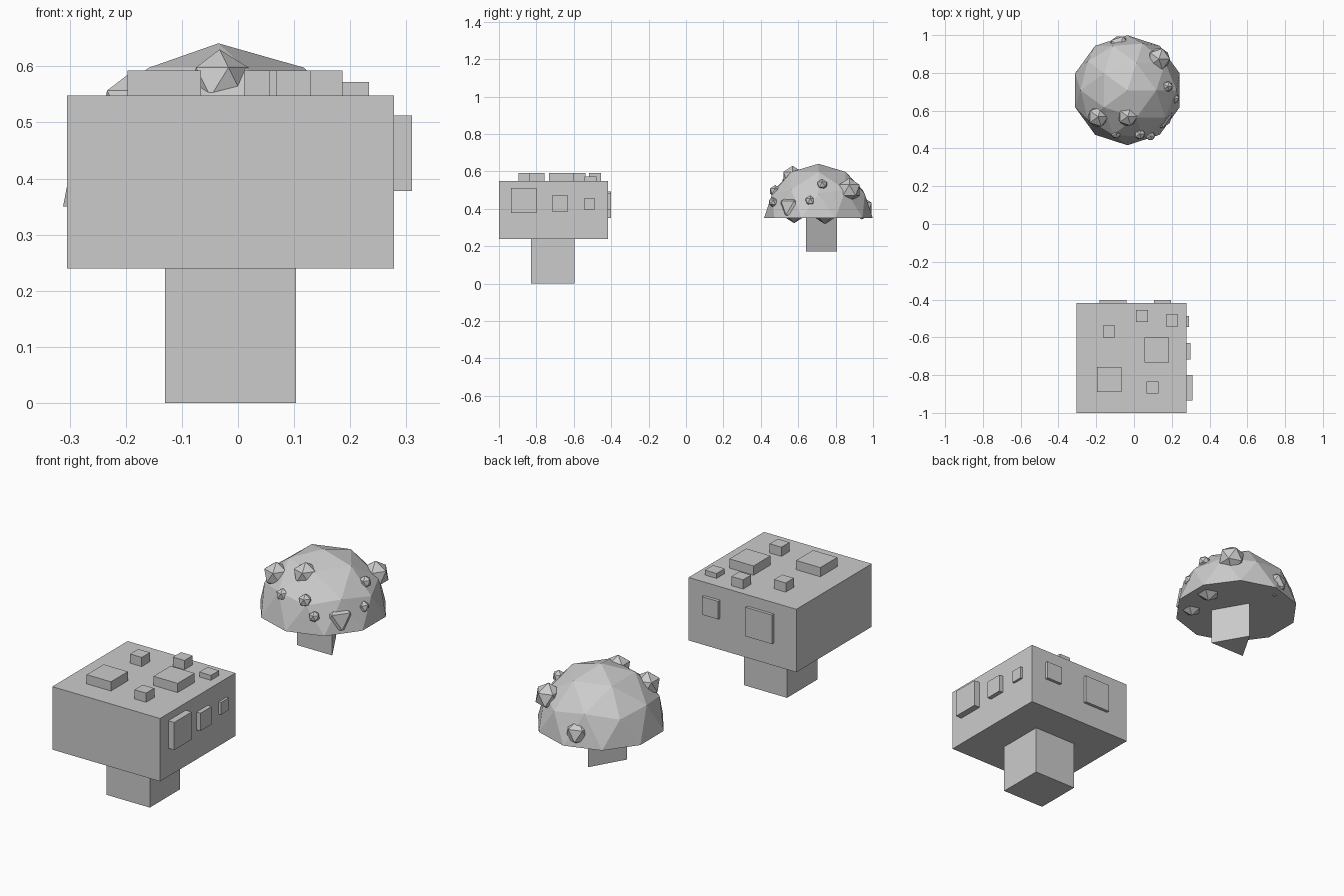
import bpy, bmesh


def box(name, x0, x1, y0, y1, z0, z1):
    bpy.ops.mesh.primitive_cube_add(size=1, location=((x0 + x1) / 2, (y0 + y1) / 2, (z0 + z1) / 2))
    o = bpy.context.object
    o.name = name
    o.scale = (x1 - x0, y1 - y0, z1 - z0)
    return o


def ico(name, loc, r, sub):
    bpy.ops.mesh.primitive_ico_sphere_add(subdivisions=sub, radius=r, location=loc)
    o = bpy.context.object
    o.name = name
    return o


# Square mushroom: stem and cap
X0, X1, Y0, Y1, Z0, Z1 = -0.305, 0.278, -1.0, -0.417, 0.24, 0.548
box("square_stem", -0.13, 0.103, -0.829, -0.595, 0, Z0)
box("square_cap", X0, X1, Y0, Y1, Z0, Z1)

# Spots on top: centre x, centre y, width, top height
for i, (x, y, w, top) in enumerate([
        (-0.131, -0.823, 0.131, 0.593), (0.121, -0.667, 0.131, 0.593),
        (-0.132, -0.569, 0.063, 0.593), (0.042, -0.487, 0.063, 0.593),
        (0.202, -0.511, 0.063, 0.572), (0.099, -0.865, 0.063, 0.593)]):
    box(f"top_spot_{i}", x - w / 2, x + w / 2, y - w / 2, y + w / 2, Z1 - 0.02, top)

# Spots on the right side: centre y, centre z, width, outer x
for i, (y, z, w, out) in enumerate([
        (-0.868, 0.445, 0.135, 0.31), (-0.674, 0.428, 0.087, 0.299), (-0.516, 0.426, 0.06, 0.29)]):
    box(f"side_spot_{i}", X1 - 0.02, out, y - w / 2, y + w / 2, z - w / 2, z + w / 2)

# Spots on the back: centre x, centre z, width
for i, (x, z, w) in enumerate([(-0.112, 0.422, 0.142), (0.151, 0.438, 0.088)]):
    box(f"back_spot_{i}", x - w / 2, x + w / 2, Y1 - 0.02, -0.402, z - w / 2, z + w / 2)

# Round mushroom: low-poly half-sphere cap with a closed flat base
dome = ico("round_cap", (-0.035, 0.708, 0.35), 0.291, 2)
bm = bmesh.new()
bm.from_mesh(dome.data)
bmesh.ops.delete(bm, geom=[v for v in bm.verts if v.co.z < -0.01], context='VERTS')
bmesh.ops.contextual_create(bm, geom=[e for e in bm.edges if e.is_boundary])
bmesh.ops.recalc_face_normals(bm, faces=bm.faces)
bm.to_mesh(dome.data)
bm.free()

# Three-sided stem
bpy.ops.mesh.primitive_cylinder_add(vertices=3, radius=0.11, depth=0.2, location=(-0.035, 0.697, 0.271))
bpy.context.object.name = "round_stem"

# Faceted spots on the round cap: centre, radius
for i, (x, y, z, r) in enumerate([
        (0.132, 0.873, 0.50, 0.065), (-0.075, 0.94, 0.405, 0.062),
        (-0.033, 0.57, 0.572, 0.058), (-0.19, 0.568, 0.53, 0.06),
        (0.178, 0.728, 0.53, 0.03), (-0.095, 0.48, 0.49, 0.03),
        (0.03, 0.477, 0.495, 0.032), (0.087, 0.466, 0.435, 0.026),
        (0.212, 0.665, 0.442, 0.03), (0.165, 0.743, 0.39, 0.072),
        (0.13, 0.578, 0.405, 0.082)]):
    ico(f"round_spot_{i}", (x, y, z), r, 1)
